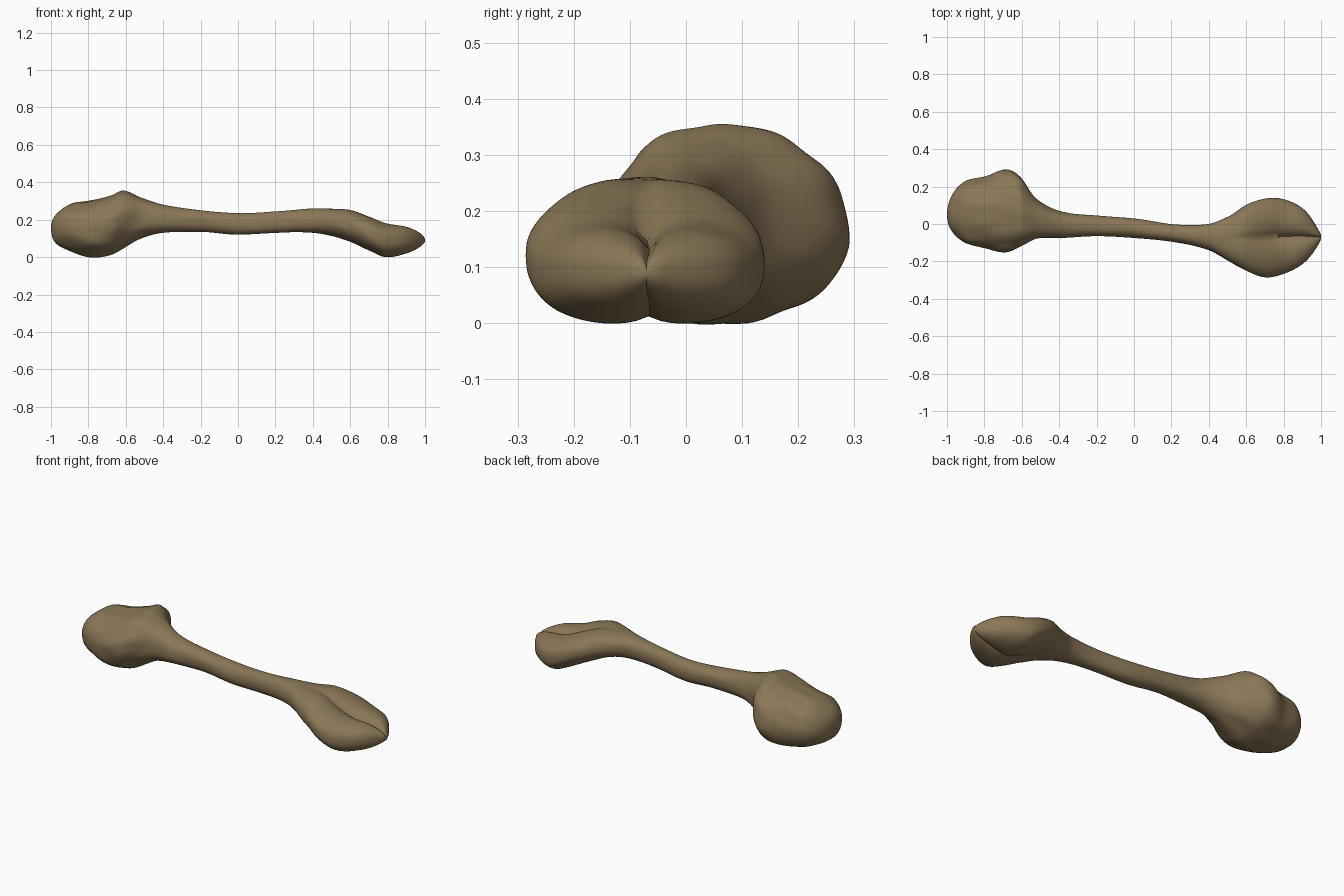
import bpy
import bmesh
from math import acos, cos, sin, pi, exp
from mathutils import Vector, noise

cube = bpy.data.objects.get("Cube")
if cube:
    bpy.data.objects.remove(cube)

# One flat bone colour
brown = bpy.data.materials.new("bone_brown")
brown.use_nodes = True
brown.diffuse_color = (0.255, 0.183, 0.095, 1)
brown.node_tree.nodes["Principled BSDF"].inputs["Base Color"].default_value = brown.diffuse_color

# Outline stations in hundredths: x, y min, y max, z min, z max
STATIONS = [
    (-100, 5, 5, 15.5, 15.5),
    (-98, -3, 14, 8, 22),
    (-90, -10, 23, 3, 28),
    (-79, -13, 25.5, 0, 30),
    (-68, -14.5, 28.5, 1.5, 33),
    (-61, -12, 25, 5, 35.5),
    (-52, -8, 13.5, 10, 32),
    (-40, -7.5, 7, 13, 28),
    (-20, -6.5, 4.5, 13.5, 25),
    (0, -7.5, 3, 12, 23.5),
    (20, -9.5, 0, 13, 24.5),
    (40, -14, 0, 13, 26),
    (50, -19.5, 4, 11.5, 26),
    (60, -25, 10, 8, 25.5),
    (70, -28.5, 13.5, 3.5, 22),
    (79, -27, 13.5, 0, 18.5),
    (90, -21.5, 8.5, 2, 16.5),
    (98, -12, -2, 6, 12.5),
    (100, -7, -7, 9, 9),
]
# The lengthwise parameter t makes both ends close roundly
KNOTS = [(acos(-s[0] / 100), [v / 100 for v in s[1:]]) for s in STATIONS]
SEAM = acos(-0.77)
SIDES = 96


def slope(i, k):
    a, b = KNOTS[max(i - 1, 0)], KNOTS[min(i + 1, len(KNOTS) - 1)]
    return (b[1][k] - a[1][k]) / (b[0] - a[0])


def outline(t):
    """Smoothly interpolated y and z limits at t."""
    i = 0
    while i < len(KNOTS) - 2 and t > KNOTS[i + 1][0]:
        i += 1
    (t0, a), (t1, b) = KNOTS[i], KNOTS[i + 1]
    h = t1 - t0
    u = (t - t0) / h
    s = u * u * (3 - 2 * u)
    return [a[k] + (b[k] - a[k]) * s
            + h * u * (1 - u) * ((1 - u) * slope(i, k) - u * slope(i + 1, k))
            for k in range(4)]


def signed_power(v, p):
    return abs(v) ** p * (1 if v > 0 else -1)


def ring(t):
    """Rounded cross section, grooved between the two condyles."""
    x = -cos(t)
    y0, y1, z0, z1 = outline(t)
    yc, zc, hy, hz = (y0 + y1) / 2, (z0 + z1) / 2, (y1 - y0) / 2, (z1 - z0) / 2
    f = min(max((x - 0.48) / 0.32, 0), 1)
    f = f * f * (3 - 2 * f)
    power = 2 / (2.2 + 0.3 * f)
    points = []
    for j in range(SIDES):
        a = 2 * pi * j / SIDES
        dy = hy * signed_power(cos(a), power)
        dz = hz * signed_power(sin(a), power) * (1 + 0.06 * f)
        groove = f * hz * exp(-abs(dy) / (0.18 * hy + 0.0001))
        dz -= groove * (0.55 if dz > 0 else -0.2) * abs(sin(a))
        # Gentle unevenness, fading towards the smooth condyles
        bump = 1 + 0.05 * (1 - f) * noise.noise(Vector((x * 5, dy * 14, dz * 14)))
        points.append((x, yc + dy * bump, zc + dz * bump))
    return points


def loft(name, start, end, count, split=False):
    bm = bmesh.new()
    rows = [[bm.verts.new(p) for p in ring(start + (end - start) * i / count)]
            for i in range(count + 1)]
    for low, high in zip(rows, rows[1:]):
        for j in range(SIDES):
            k = (j + 1) % SIDES
            bm.faces.new((low[j], low[k], high[k], high[j]))
    bmesh.ops.remove_doubles(bm, verts=bm.verts, dist=0.00001)
    for face in bm.faces:
        face.smooth = not split
    if split:
        bmesh.ops.split_edges(bm, edges=bm.edges[:])
    mesh = bpy.data.meshes.new(name)
    bm.to_mesh(mesh)
    bm.free()
    mesh.materials.append(brown)
    obj = bpy.data.objects.new(name, mesh)
    bpy.context.collection.objects.link(obj)
    return obj


# Head and shaft in one smooth skin, then the finely faceted joint end
loft("bone_head_and_shaft", 0, SEAM, 120)
loft("bone_joint_end", SEAM, pi, 30, split=True)
